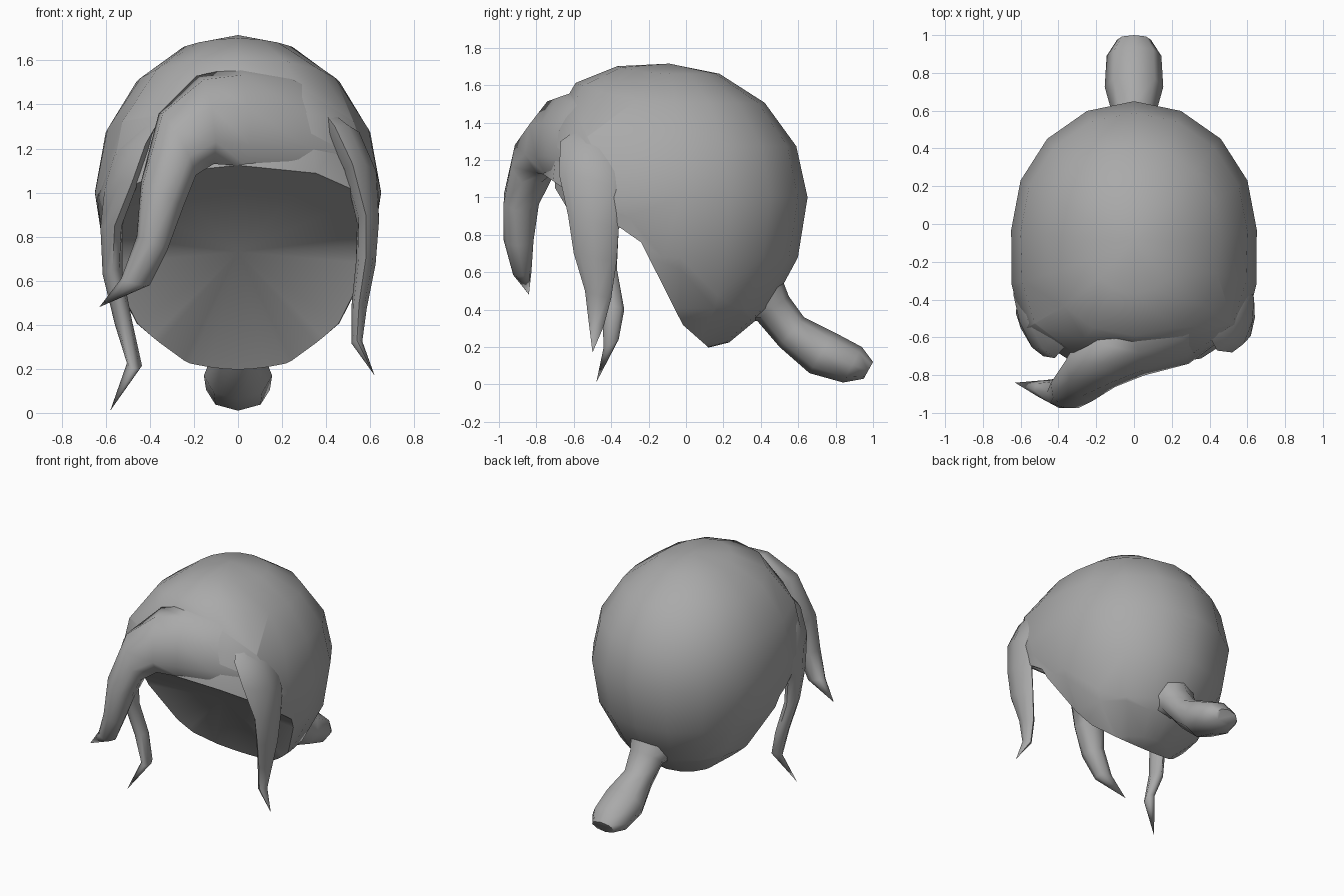
import bpy, bmesh, math
from mathutils import Vector

if "Cube" in bpy.data.objects:
    bpy.data.objects.remove(bpy.data.objects["Cube"])

grey = bpy.data.materials.new("hair_grey")
grey.use_nodes = True
grey.diffuse_color = (0.4, 0.4, 0.4, 1)
grey.node_tree.nodes["Principled BSDF"].inputs["Base Color"].default_value = (0.4, 0.4, 0.4, 1)


def finish(bm, name, angle):
    bmesh.ops.recalc_face_normals(bm, faces=bm.faces)
    mesh = bpy.data.meshes.new(name)
    bm.to_mesh(mesh)
    bm.free()
    mesh.materials.append(grey)
    obj = bpy.data.objects.new(name, mesh)
    bpy.context.collection.objects.link(obj)
    bpy.ops.object.select_all(action='DESELECT')
    obj.select_set(True)
    bpy.context.view_layer.objects.active = obj
    bpy.ops.object.shade_smooth_by_angle(angle=math.radians(angle))
    return obj


def lock(name, stations, tip=None, sides=8):
    """Loft flattened oval sections; a station is (edge, opposite edge, half thickness)."""
    bm = bmesh.new()
    mids = [(Vector(a) + Vector(b)) / 2 for a, b, t in stations]
    ends = mids + ([Vector(tip)] if tip else [])
    rings = []
    for i, (a, b, t) in enumerate(stations):
        wide = (Vector(a) - Vector(b)) / 2
        along = ends[min(i + 1, len(ends) - 1)] - ends[max(i - 1, 0)]
        thick = along.cross(wide).normalized() * t
        rings.append([bm.verts.new(mids[i] + wide * math.cos(k * math.tau / sides)
                                   + thick * math.sin(k * math.tau / sides))
                      for k in range(sides)])
    for r, s in zip(rings, rings[1:]):
        for k in range(sides):
            n = (k + 1) % sides
            bm.faces.new((r[k], r[n], s[n], s[k]))
    bm.faces.new(rings[0])
    if tip:
        point = bm.verts.new(tip)
        for k in range(sides):
            bm.faces.new((rings[-1][k], rings[-1][(k + 1) % sides], point))
    else:
        bm.faces.new(rings[-1])
    return finish(bm, name, 60)


# Hair cap: egg-shaped shell, fuller at the upper front
bm = bmesh.new()
bmesh.ops.create_uvsphere(bm, u_segments=16, v_segments=8, radius=1)
for v in bm.verts:
    x, y, z = v.co
    front = max(0, -y) ** 2
    v.co = (x * 0.65 * (1 + 0.55 * front),
            y * (0.68 if y > 0 else 0.75) - 0.03 - 0.06 * max(0, z) ** 2,
            1 + z * (0.715 * (1 + 0.42 * front) if z > 0 else 0.84))

# Face opening: trim the nape, then cut in front of the neck and below the fringe
cuts = [(Vector((0, -0.22, 0.72)), Vector((0, -0.89, -0.45))),
        (Vector((0, -0.37, 0.85)), Vector((0, -0.57, -0.82)))]
nape = (Vector((0, 0.14, 0.18)), Vector((0, -0.66, -0.75)))
for co, no in cuts + [nape]:
    bmesh.ops.bisect_plane(bm, geom=bm.verts[:] + bm.edges[:] + bm.faces[:],
                           plane_co=co, plane_no=no, clear_outer=(co is nape[0]))
cut = [f for f in bm.faces
       if all((f.calc_center_median() - co).dot(no) > 0 for co, no in cuts)]
bmesh.ops.delete(bm, geom=cut, context='FACES')

# Inner lining: a fan from the rim to one inner point
rim = [e for e in bm.edges if e.is_boundary]
apex = bm.verts.new((0, -0.18, 0.73))
for e in rim:
    bm.faces.new((e.verts[0], e.verts[1], apex))
finish(bm, "hair_cap", 40)

# Fringe sweeping across the forehead into a long lock
lock("fringe", [
    ((0.42, -0.42, 1.44), (0.48, -0.58, 1.10), 0.06),
    ((0.22, -0.52, 1.54), (0.27, -0.71, 1.13), 0.10),
    ((0.00, -0.58, 1.57), (0.04, -0.75, 1.12), 0.12),
    ((-0.19, -0.63, 1.53), (-0.11, -0.80, 1.13), 0.14),
    ((-0.36, -0.72, 1.36), (-0.19, -0.88, 1.08), 0.13),
    ((-0.44, -0.84, 1.05), (-0.25, -0.92, 0.93), 0.10),
    ((-0.46, -0.89, 0.80), (-0.32, -0.90, 0.74), 0.08),
    ((-0.53, -0.88, 0.61), (-0.40, -0.87, 0.58), 0.05)],
    (-0.63, -0.84, 0.48))

# Side locks in front of the ears
lock("left_lock", [
    ((0.38, -0.56, 1.38), (0.46, -0.36, 1.28), 0.03),
    ((0.44, -0.67, 1.30), (0.54, -0.32, 1.18), 0.07),
    ((0.52, -0.68, 1.13), (0.60, -0.33, 1.03), 0.07),
    ((0.58, -0.63, 0.90), (0.60, -0.36, 0.83), 0.05),
    ((0.58, -0.60, 0.70), (0.58, -0.37, 0.66), 0.045),
    ((0.55, -0.54, 0.50), (0.55, -0.40, 0.46), 0.035),
    ((0.54, -0.52, 0.33), (0.54, -0.44, 0.31), 0.025)],
    (0.62, -0.50, 0.17))
lock("right_lock", [
    ((-0.34, -0.62, 1.36), (-0.52, -0.30, 1.22), 0.03),
    ((-0.42, -0.71, 1.22), (-0.59, -0.30, 1.10), 0.06),
    ((-0.48, -0.70, 1.05), (-0.62, -0.30, 0.95), 0.06),
    ((-0.56, -0.58, 0.85), (-0.59, -0.36, 0.83), 0.05),
    ((-0.57, -0.50, 0.65), (-0.57, -0.37, 0.62), 0.045),
    ((-0.52, -0.45, 0.42), (-0.52, -0.33, 0.40), 0.04),
    ((-0.47, -0.44, 0.20), (-0.47, -0.36, 0.24), 0.035)],
    (-0.58, -0.48, 0.01))

# Short tied tail at the nape, flared where it leaves the cap
lock("nape_tail", [
    ((0, 0.47, 0.68), (0, 0.20, 0.30), 0.20),
    ((0, 0.55, 0.47), (0, 0.38, 0.34), 0.13),
    ((0, 0.63, 0.36), (0, 0.50, 0.20), 0.11),
    ((0, 0.79, 0.28), (0, 0.66, 0.06), 0.155),
    ((0, 0.94, 0.20), (0, 0.84, 0.01), 0.145),
    ((0, 1.00, 0.12), (0, 0.95, 0.03), 0.09)])
